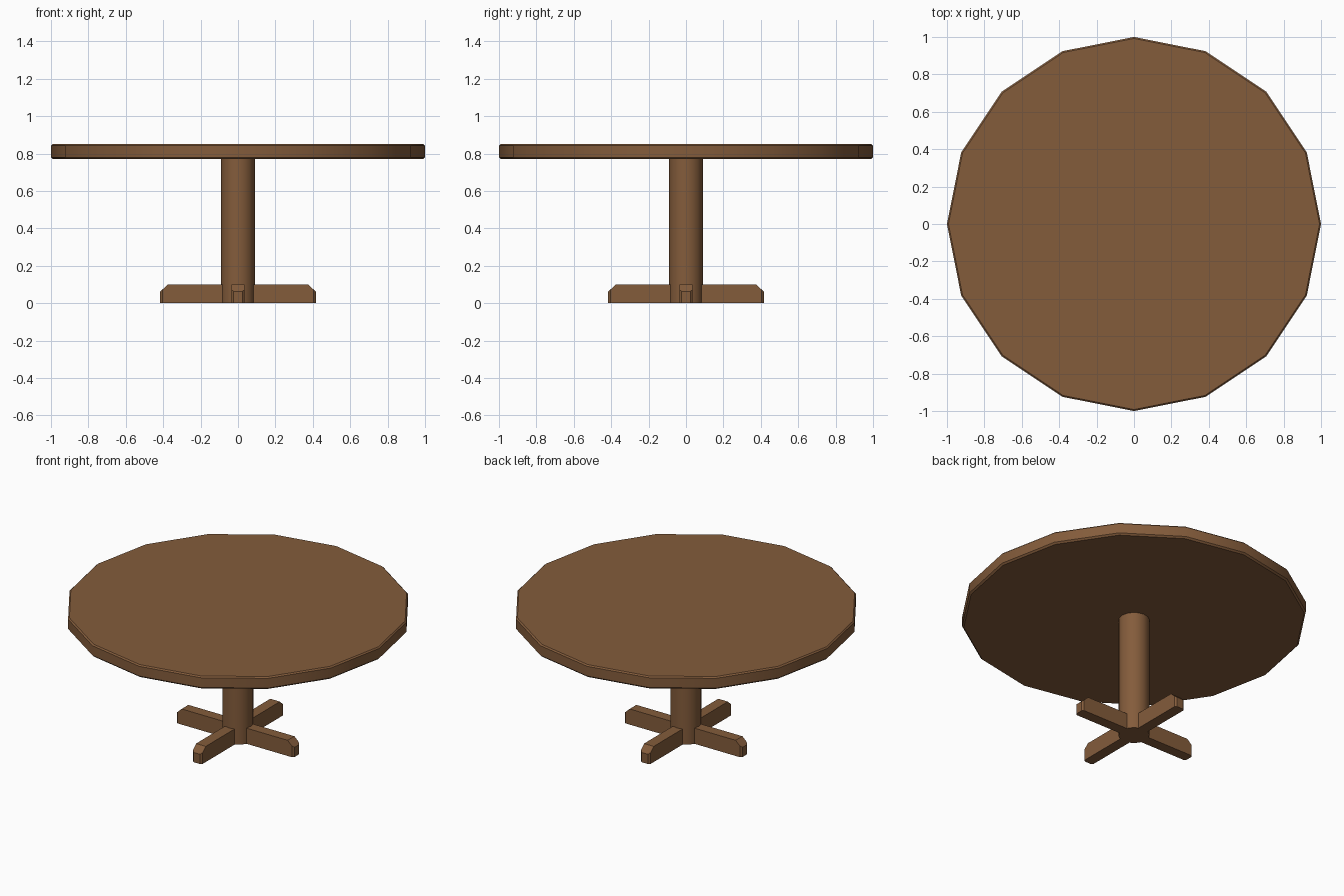
import bpy, bmesh, math
from mathutils import Matrix

if "Cube" in bpy.data.objects:
    bpy.data.objects.remove(bpy.data.objects["Cube"])

wood = bpy.data.materials.new("brown wood")
wood.diffuse_color = (0.23, 0.107, 0.044, 1)
wood.use_nodes = True
wood.node_tree.nodes["Principled BSDF"].inputs["Base Color"].default_value = wood.diffuse_color


def finish(bm, name, smooth=False):
    bmesh.ops.recalc_face_normals(bm, faces=bm.faces)
    mesh = bpy.data.meshes.new(name)
    bm.to_mesh(mesh)
    bm.free()
    mesh.materials.append(wood)
    ob = bpy.data.objects.new(name, mesh)
    bpy.context.collection.objects.link(ob)
    if smooth:
        bpy.ops.object.select_all(action='DESELECT')
        ob.select_set(True)
        bpy.context.view_layer.objects.active = ob
        bpy.ops.object.shade_smooth_by_angle(angle=math.radians(30))
    return ob


def lathe(name, profile, sides):
    """Closed stack of rings; profile is (radius, z) from bottom to top."""
    bm = bmesh.new()
    rings = [[bm.verts.new((r * math.cos(math.tau * i / sides),
                            r * math.sin(math.tau * i / sides), z))
              for i in range(sides)] for r, z in profile]
    for a, b in zip(rings, rings[1:]):
        for i in range(sides):
            j = (i + 1) % sides
            bm.faces.new((a[i], a[j], b[j], b[i]))
    bm.faces.new(rings[0])
    bm.faces.new(rings[-1])
    return finish(bm, name, True)


# sixteen-sided top with small chamfers
lathe("table_top", [(0.99, 0.77), (1.0, 0.78), (1.0, 0.842), (0.992, 0.85)], 16)

# central column
lathe("column", [(0.09, 0.0), (0.09, 0.775)], 16)

# four feet: side profile extruded across, with the tip corners chamfered
W = 0.034
for k, side in enumerate(("right", "back", "left", "front")):
    bm = bmesh.new()
    prof = [(0.04, 0), (0.416, 0), (0.416, 0.062), (0.375, 0.1), (0.04, 0.1)]
    face = bm.faces.new([bm.verts.new((x, -W, z)) for x, z in prof])
    ext = bmesh.ops.extrude_face_region(bm, geom=[face])
    bmesh.ops.translate(bm, vec=(0, 2 * W, 0),
                        verts=[v for v in ext["geom"] if isinstance(v, bmesh.types.BMVert)])
    tip = [e for e in bm.edges
           if all(v.co.x > 0.41 for v in e.verts)
           and abs(e.verts[0].co.z - e.verts[1].co.z) > 0.01]
    bmesh.ops.bevel(bm, geom=tip, offset=0.011, segments=1, affect='EDGES', profile=0.5)
    bm.transform(Matrix.Rotation(k * math.pi / 2, 4, 'Z'))
    finish(bm, side + "_foot")
